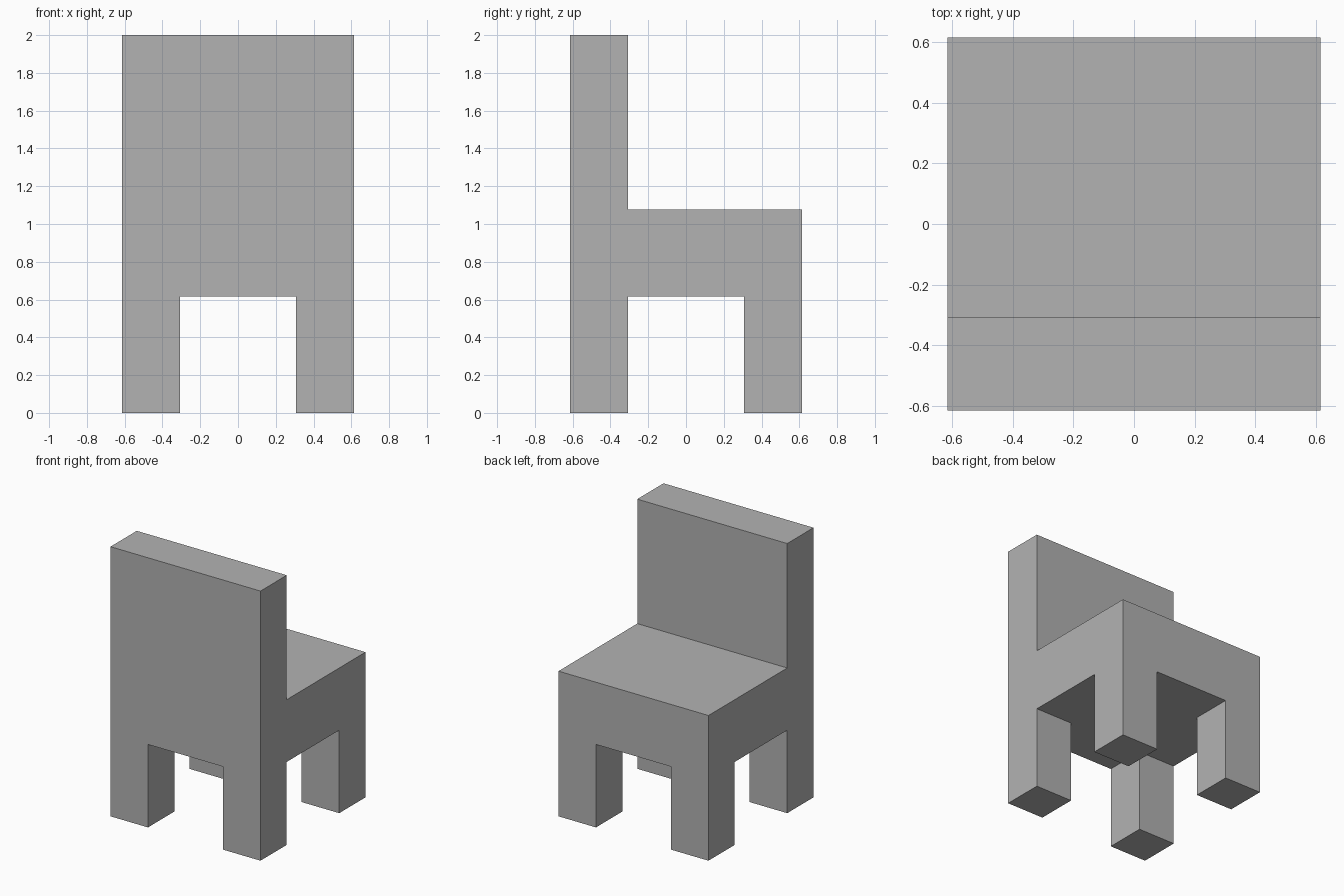
import bpy
import bmesh
import math
from mathutils import Vector

cube = bpy.data.objects.get("Cube")
if cube:
    bpy.data.objects.remove(cube, do_unlink=True)

# Proportions: the chair is laid out on a square module
UNIT = 2 / 6.5
HALF = 2 * UNIT
LEG_TOP = 2 * UNIT
SEAT_TOP = 3.5 * UNIT
BACK_TOP = 2.0

grey = bpy.data.materials.new("plain grey")
grey.use_nodes = True
colour = (0.448, 0.448, 0.448, 1)
grey.diffuse_color = colour
grey.node_tree.nodes["Principled BSDF"].inputs["Base Color"].default_value = colour


def pull(bm, faces, height):
    """Extrude faces vertically, leaving no inner faces behind."""
    result = bmesh.ops.extrude_face_region(bm, geom=faces)
    verts = [g for g in result["geom"] if isinstance(g, bmesh.types.BMVert)]
    bmesh.ops.translate(bm, verts=verts, vec=Vector((0, 0, height)))
    bmesh.ops.delete(bm, geom=[f for f in faces if f.is_valid], context="FACES")


def level_faces(bm, z, test):
    """Horizontal faces at height z whose centre passes the test."""
    found = []
    for f in bm.faces:
        c = f.calc_center_median()
        if abs(f.normal.z) > 0.9 and abs(c.z - z) < 0.01 and test(c):
            found.append(f)
    return found


bm = bmesh.new()

# Seat slab, divided into modules
bmesh.ops.create_grid(bm, x_segments=4, y_segments=4, size=HALF)
bmesh.ops.translate(bm, verts=bm.verts, vec=Vector((0, 0, LEG_TOP)))
slab = bmesh.ops.extrude_face_region(bm, geom=bm.faces[:])
top = [g for g in slab["geom"] if isinstance(g, bmesh.types.BMVert)]
bmesh.ops.translate(bm, verts=top, vec=Vector((0, 0, SEAT_TOP - LEG_TOP)))
bm.normal_update()

# Four corner legs
pull(bm, level_faces(bm, LEG_TOP, lambda c: min(abs(c.x), abs(c.y)) > UNIT), -LEG_TOP)
bm.normal_update()

# Backrest along the -y edge
pull(bm, level_faces(bm, SEAT_TOP, lambda c: c.y < -UNIT), BACK_TOP - SEAT_TOP)

# Merge flush faces into clean flat panels
bmesh.ops.recalc_face_normals(bm, faces=bm.faces)
bmesh.ops.dissolve_limit(bm, angle_limit=math.radians(1),
                         verts=bm.verts, edges=bm.edges)

mesh = bpy.data.meshes.new("chair")
bm.to_mesh(mesh)
bm.free()
mesh.materials.append(grey)
chair = bpy.data.objects.new("chair", mesh)
bpy.context.collection.objects.link(chair)
